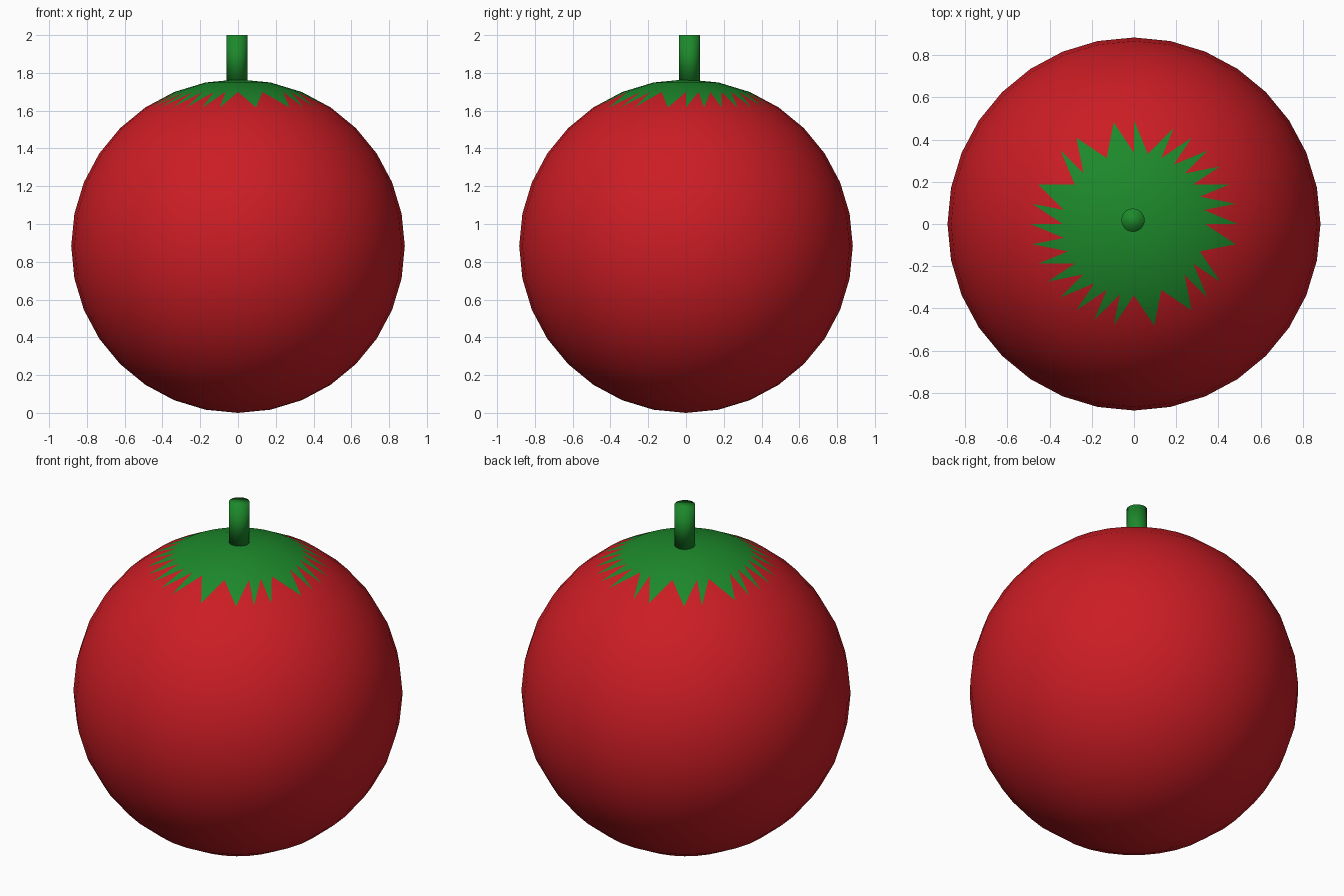
import bpy, bmesh, math

if "Cube" in bpy.data.objects:
    bpy.data.objects.remove(bpy.data.objects["Cube"])

R = 0.883
SEG = 32


def material(name, rgb):
    m = bpy.data.materials.new(name)
    m.diffuse_color = (*rgb, 1)
    m.use_nodes = True
    m.node_tree.nodes["Principled BSDF"].inputs["Base Color"].default_value = m.diffuse_color
    return m


red = material("red_skin", (0.60, 0.012, 0.018))
green = material("green_leaf", (0.012, 0.25, 0.024))


def finish(bm, name, mats, location):
    bmesh.ops.recalc_face_normals(bm, faces=bm.faces[:])
    for f in bm.faces:
        f.smooth = True
    mesh = bpy.data.meshes.new(name)
    bm.to_mesh(mesh)
    bm.free()
    for m in mats:
        mesh.materials.append(m)
    ob = bpy.data.objects.new(name, mesh)
    ob.location = location
    bpy.context.collection.objects.link(ob)
    return ob


# Round fruit body with a jagged green cap coloured into its top rings
bm = bmesh.new()
bmesh.ops.create_uvsphere(bm, u_segments=SEG, v_segments=16, radius=R)
step = 2 * math.pi / SEG
cap_z = R * math.cos(math.radians(22.5))
tip_z = R * math.cos(math.radians(33.75))
ring = []
for f in bm.faces:
    z = f.calc_center_median().z
    if z > cap_z:
        f.material_index = 1
    elif z > tip_z:
        ring.append(f)

# Each quad of the third ring gives one leaf tooth, leaning left or right
lean_left = {7, 8, 10, 13, 24, 26, 30}
for f in ring:
    c = f.calc_center_median()
    q = int((math.atan2(c.y, c.x) % (2 * math.pi)) / step)
    tip_index = (q + 1 if q in lean_left else q) % SEG

    def index(v):
        return round((math.atan2(v.co.y, v.co.x) % (2 * math.pi)) / step) % SEG

    upper = sorted(f.verts, key=lambda v: -v.co.z)[:2]
    tip = next(v for v in f.verts if v not in upper and index(v) == tip_index)
    base = next(v for v in upper if index(v) != tip_index)
    new, _ = bmesh.utils.face_split(f, tip, base)
    for part in (f, new):
        if all(v in part.verts for v in upper):
            part.material_index = 1
finish(bm, "fruit_body", [red, green], (0, 0, R))

# Stem
bm = bmesh.new()
bmesh.ops.create_cone(bm, cap_ends=True, segments=32, radius1=0.055,
                      radius2=0.055, depth=0.25)
finish(bm, "stem", [green], (-0.005, 0.018, 1.875))
